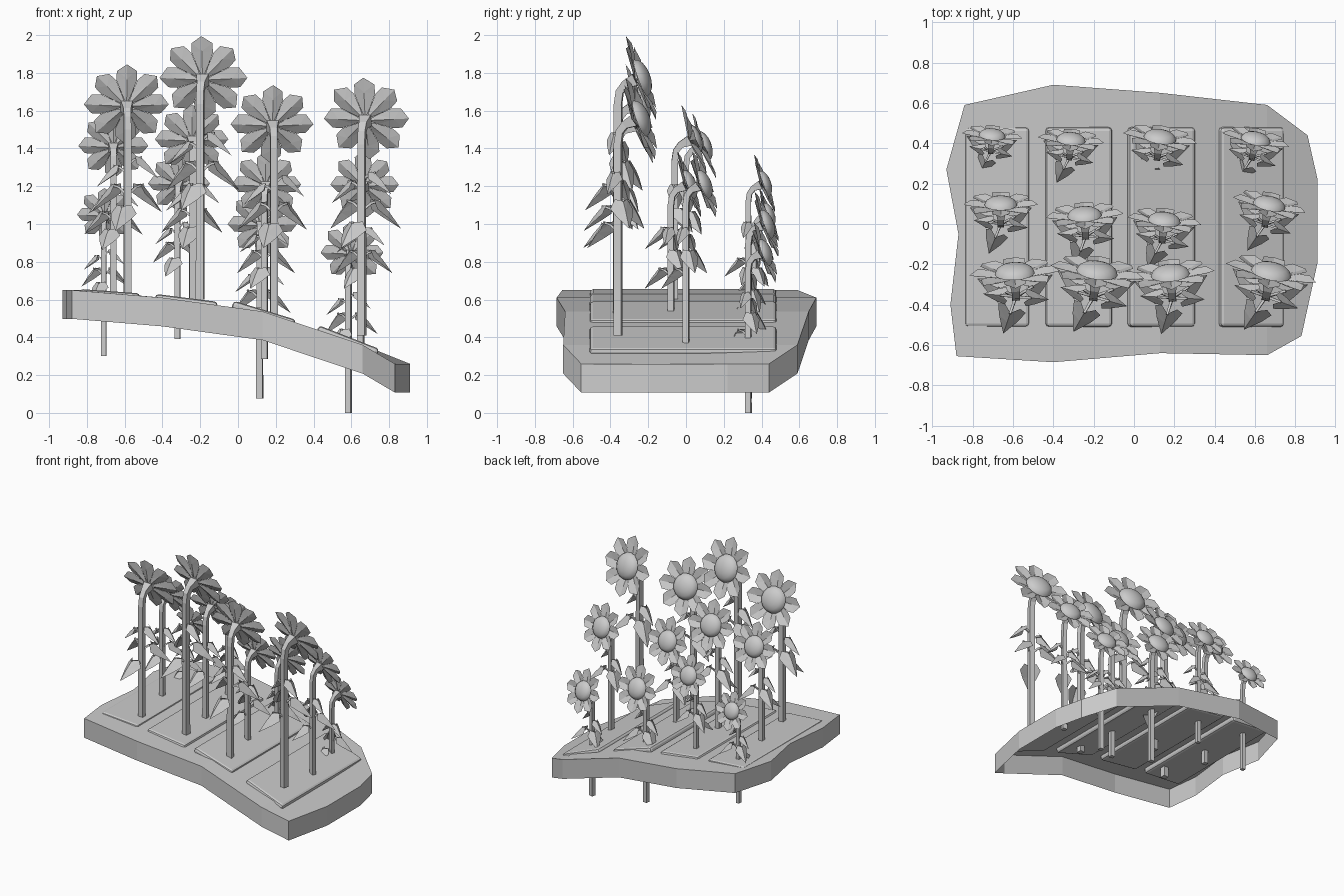
import bpy, bmesh, math
from mathutils import Vector, Matrix

if "Cube" in bpy.data.objects:
    bpy.data.objects.remove(bpy.data.objects["Cube"])


def mesh_from(bm, name, fix=True):
    if fix:
        bmesh.ops.recalc_face_normals(bm, faces=bm.faces[:])
    mesh = bpy.data.meshes.new(name)
    bm.to_mesh(mesh)
    bm.free()
    return mesh


def place(mesh, name, matrix=None):
    ob = bpy.data.objects.new(name, mesh)
    bpy.context.collection.objects.link(ob)
    if matrix:
        ob.matrix_world = matrix
    return ob


def tube(bm, path, radii):
    """Square-section tube along a path, capped at both ends."""
    pts = [Vector(p) for p in path]
    rings = []
    for i, p in enumerate(pts):
        t = (pts[min(i + 1, len(pts) - 1)] - pts[max(i - 1, 0)]).normalized()
        ref = Vector((1, 0, 0)) if abs(t.x) < 0.5 else Vector((0, 1, 0))
        a = (ref - t * ref.dot(t)).normalized()
        b = t.cross(a)
        rings.append([bm.verts.new(p + (a * sx + b * sy) * radii[i])
                      for sx, sy in ((1, 1), (-1, 1), (-1, -1), (1, -1))])
    for r0, r1 in zip(rings, rings[1:]):
        for k in range(4):
            bm.faces.new((r0[k], r0[(k + 1) % 4], r1[(k + 1) % 4], r1[k]))
    bm.faces.new(rings[0][::-1])
    bm.faces.new(rings[-1])


def folded_blade(bm, ridge, edge, matrix):
    """Two mirrored halves meeting on a central ridge."""
    mid = [bm.verts.new(matrix @ Vector(p)) for p in ridge]
    for side in (1, -1):
        rim = [bm.verts.new(matrix @ Vector((x, y * side, z))) for x, y, z in edge]
        loop = [mid[0]] + rim + [mid[-1]]
        inner = mid[1]
        for a, b in zip(loop, loop[1:]):
            f = (inner, a, b)
            bm.faces.new(f if side < 0 else f[::-1])


# Sloping ground: curved top with a skirt, open underneath
SLOPE = [(-0.84, 0.65), (-0.4, 0.61), (0.13, 0.537), (0.66, 0.36), (0.83, 0.26)]


def ground_z(x):
    if x <= SLOPE[0][0]:
        return SLOPE[0][1]
    for (x0, z0), (x1, z1) in zip(SLOPE, SLOPE[1:]):
        if x <= x1:
            return z0 + (z1 - z0) * (x - x0) / (x1 - x0)
    return SLOPE[-1][1]


front = [(-0.4, -0.685), (0.13, -0.64), (0.66, -0.65)]
right = [(0.83, -0.555), (0.91, -0.19), (0.91, 0.22), (0.86, 0.44)]
back = [(0.66, 0.59), (0.13, 0.65), (-0.4, 0.69)]
left = [(-0.84, 0.59), (-0.93, 0.27), (-0.87, -0.05), (-0.91, -0.4), (-0.88, -0.655)]
outline = front + right + back + left
bm = bmesh.new()
top = [bm.verts.new((x, y, ground_z(x))) for x, y in outline]
low = [bm.verts.new((x, y, ground_z(x) - 0.152)) for x, y in outline]
n = len(top)
bm.faces.new(top[2:8])
bm.faces.new((top[1], top[2], top[7], top[8]))
bm.faces.new((top[0], top[1], top[8], top[9]))
bm.faces.new(top[9:] + top[:1])
for i in range(n):
    j = (i + 1) % n
    bm.faces.new((top[i], low[i], low[j], top[j]))
place(mesh_from(bm, "ground", False), "ground")

# Planting beds: rounded slabs lying on the slope
BEDS = [(-0.84, -0.52, 0.656, 0.633), (-0.44, -0.11, 0.63, 0.588),
        (-0.03, 0.30, 0.595, 0.494), (0.42, 0.74, 0.465, 0.34)]
for i, (x0, x1, z0, z1) in enumerate(BEDS):
    bm = bmesh.new()
    bmesh.ops.create_cube(bm, size=1)
    length = math.hypot(x1 - x0, z1 - z0)
    bmesh.ops.scale(bm, vec=(length, 0.99, 0.05), verts=bm.verts)
    tilt = math.atan2(z0 - z1, x1 - x0)
    spot = Matrix.Translation(((x0 + x1) / 2, -0.015, (z0 + z1) / 2 - 0.025))
    bed = place(mesh_from(bm, "bed"), f"planting_bed_{i + 1}",
                spot @ Matrix.Rotation(tilt, 4, 'Y'))
    bev = bed.modifiers.new("rounding", 'BEVEL')
    bev.width = 0.018
    bev.segments = 2

# Flower stem, one unit equals the flower head's width
bm = bmesh.new()
tube(bm, [(0, 0, 0), (0, 0, 2.2), (0, 0.02, 2.34), (0, 0.08, 2.42), (0, 0.2, 2.475)],
     [0.045, 0.043, 0.042, 0.045, 0.07])
stem_mesh = mesh_from(bm, "stem")

# Drooping folded leaves on short stalks: height, direction, length, width
LEAVES = [(1.85, -8, 0.85, 0.6), (1.75, 172, 0.85, 0.6), (1.27, -112, 1.0, 1.0),
          (1.52, 28, 1.1, 0.85), (1.52, 152, 1.1, 0.9)]
bm = bmesh.new()
for height, angle, length, width in LEAVES:
    base = (Matrix.Translation((0, 0, height)) @ Matrix.Rotation(math.radians(angle), 4, 'Z')
            @ Matrix.Diagonal((length, width, length, 1)))
    tube(bm, [base @ Vector(p) for p in ((0, 0, -0.08), (0.1, 0, 0.0), (0.2, 0, 0.03))],
         [0.016, 0.014, 0.012])
    blade = base @ Matrix.Translation((0.19, 0, 0.03)) @ Matrix.Rotation(math.radians(48), 4, 'Y')
    folded_blade(bm, [(0, 0, 0), (0.16, 0, 0.0), (0.38, 0, -0.02)],
                 [(-0.06, 0.09, -0.05), (0.03, 0.16, -0.1), (0.17, 0.11, -0.07)], blade)
leaf_mesh = mesh_from(bm, "leaves", False)

# Ring of eight broad petals meeting behind the disc
bm = bmesh.new()
for k in range(8):
    spin = Matrix.Rotation(k * math.tau / 8 + math.pi / 2, 4, 'Z')
    folded_blade(bm, [(0.02, 0, -0.08), (0.33, 0, -0.035), (0.5, 0, -0.01)],
                 [(0.14, 0.057, -0.04), (0.3, 0.122, 0.0), (0.41, 0.118, 0.01)], spin)
petal_mesh = mesh_from(bm, "petals", False)

# Domed seed disc, front half only
bm = bmesh.new()
bmesh.ops.create_uvsphere(bm, u_segments=16, v_segments=8, radius=0.22)
bmesh.ops.delete(bm, geom=[v for v in bm.verts if v.co.z < -0.01], context='VERTS')
bmesh.ops.scale(bm, vec=(1, 1, 0.5), verts=bm.verts)
bmesh.ops.translate(bm, vec=(0, 0, -0.015), verts=bm.verts)
for f in bm.faces:
    f.smooth = True
disc_mesh = mesh_from(bm, "seed_disc", False)

# Rows of flowers: stem x, stem y, head height, head width, turn in degrees
FLOWERS = [
    (-0.585, -0.36, 1.635, 0.45, 3), (-0.2, -0.36, 1.775, 0.47, -8),
    (0.19, -0.365, 1.53, 0.44, 5), (0.655, -0.36, 1.56, 0.46, -12),
    (-0.66, 0.0, 1.415, 0.37, 0), (-0.24, -0.06, 1.45, 0.39, 3),
    (0.14, -0.08, 1.21, 0.37, -6), (0.65, 0.0, 1.21, 0.37, -12),
    (-0.71, 0.36, 1.05, 0.3, -5), (-0.32, 0.33, 1.215, 0.33, -5),
    (0.115, 0.33, 1.0, 0.37, -8), (0.585, 0.33, 0.85, 0.34, -12),
]
head = Matrix.Translation((0, 0.27, 2.5)) @ Matrix.Rotation(math.radians(-70), 4, 'X')
for i, (x, y, z, width, turn) in enumerate(FLOWERS):
    m = (Matrix.Translation((x, y, z - 2.5 * width))
         @ Matrix.Rotation(math.radians(turn), 4, 'Z') @ Matrix.Scale(width, 4))
    place(stem_mesh, f"stem_{i + 1}", m)
    place(leaf_mesh, f"leaves_{i + 1}", m)
    place(petal_mesh, f"petals_{i + 1}", m @ head)
    place(disc_mesh, f"seed_disc_{i + 1}", m @ head)
